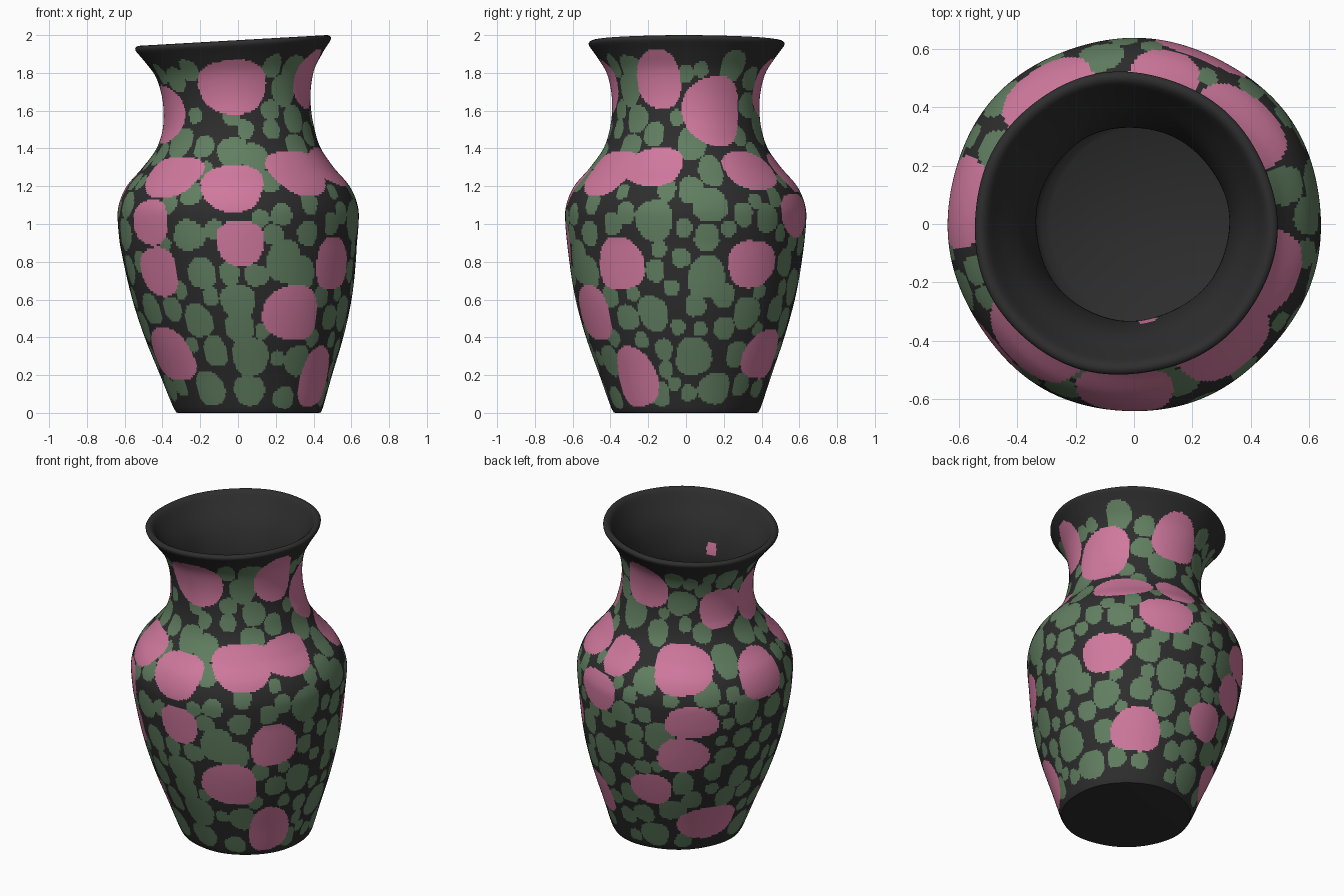
import bpy, bmesh, math, random
from mathutils import Vector

if "Cube" in bpy.data.objects:
    bpy.data.objects.remove(bpy.data.objects["Cube"])

random.seed(7)
COLS = 320


def material(name, rgb):
    m = bpy.data.materials.new(name)
    m.diffuse_color = (*rgb, 1)
    m.use_nodes = True
    m.node_tree.nodes["Principled BSDF"].inputs["Base Color"].default_value = m.diffuse_color
    return m


mats = [material("black_glaze", (0.027, 0.027, 0.027)),
        material("leaf_green", (0.12, 0.212, 0.12)),
        material("blossom_pink", (0.63, 0.19, 0.34))]

# Profiles as (radius, height): outside going up, then lip and inside going down
OUTER = [(.37, 0), (.392, .02), (.455, .2), (.525, .4), (.58, .6), (.615, .8),
         (.637, 1.0), (.632, 1.1), (.59, 1.2), (.505, 1.3), (.435, 1.4), (.402, 1.5),
         (.39, 1.6), (.395, 1.7), (.42, 1.8), (.468, 1.88), (.515, 1.945)]
INNER = [(.515, 1.945), (.518, 1.96), (.505, 1.972), (.48, 1.965), (.44, 1.9), (.37, 1.78),
         (.335, 1.65), (.335, 1.55), (.37, 1.4), (.5, 1.23), (.57, 1.05), (.55, .8),
         (.5, .5), (.4, .15), (.34, .08)]


def spline(pts, step):
    """Smooth curve through the points, sampled at a nearly even step."""
    p = [Vector(q) for q in pts]
    p = [2 * p[0] - p[1]] + p + [2 * p[-1] - p[-2]]
    out = []
    for i in range(1, len(p) - 2):
        a, b, c, d = p[i - 1:i + 3]
        n = max(2, round((c - b).length / step))
        for k in range(n):
            t = k / n
            out.append(0.5 * (2 * b + (c - a) * t + (2 * a - 5 * b + 4 * c - d) * t * t
                              + (3 * b - a - 3 * c + d) * t ** 3))
    return out + [p[-2]]


def radius_at(z):
    for (r0, z0), (r1, z1) in zip(OUTER, OUTER[1:]):
        if z <= z1:
            return r0 + (r1 - r0) * (z - z0) / (z1 - z0)
    return OUTER[-1][0]


def place(r, z, a):
    """Angle 0 is the front, 90 degrees is +x. The body leans and the lip tilts."""
    cx = 0.06 * max(0, 1 - z / 0.9) - 0.03 * max(0, (z - 1.5) / 0.45)
    r *= 1 + 0.007 * math.sin(3 * a + 2 * z) + 0.004 * math.sin(7 * a + 5 * z)
    x = cx + r * math.sin(a)
    lean = min(1, max(0, (z - 1.3) / 0.6))
    return (x, -r * math.cos(a), z + 0.057 * x * lean)


# Blossoms: angle, height, half width, half height
PINK = [(-2, 1.73, .185, .145), (290, 1.59, .17, .16), (319, 1.25, .19, .11),
        (-3, 1.19, .165, .125), (38, 1.27, .18, .12), (70, 1.30, .16, .10),
        (1, .90, .127, .12), (312, 1.01, .14, .12), (314, .75, .14, .13),
        (305, .31, .18, .14), (55, .79, .145, .14), (28, .53, .165, .145),
        (54, .19, .125, .16), (69, 1.75, .125, .15), (112, 1.59, .165, .18),
        (132, 1.28, .18, .10), (158, 1.05, .17, .115), (125, .79, .15, .125),
        (145, .31, .15, .13), (176, 1.72, .15, .15), (168, 1.27, .12, .10),
        (213, 1.26, .175, .13), (263, 1.17, .16, .14), (218, .96, .16, .105),
        (214, .73, .155, .12), (195, .47, .13, .11), (236, .21, .18, .12),
        (246, 1.59, .14, .13)]

# Larger leaves seen from the front and from the right: across, height, size
FRONT = [(-.31, 1.78, .07), (.31, 1.8, .08), (-.03, 1.38, .08), (-.18, 1.41, .06),
         (-.03, 1.57, .05), (-.22, 1.58, .045), (.18, 1.5, .05), (.3, 1.55, .075),
         (.09, 1.35, .07), (-.18, 1.28, .05), (-.26, .94, .085), (-.59, 1.1, .07),
         (.37, .95, .07), (.5, 1.0, .06), (.25, .8, .11), (.33, .74, .09),
         (.23, 1.05, .06), (-.19, .74, .085), (0, .59, .09), (-.21, .49, .085),
         (.01, .45, .08), (-.35, .55, .06), (.065, .3, .10), (-.15, .13, .085),
         (.06, .12, .08), (.24, .08, .06), (.31, .27, .07), (-.31, .15, .06),
         (.555, .55, .07), (-.46, .55, .08), (-.52, .8, .06), (-.13, .97, .05)]
RIGHT = [(.08, 1.8, .04), (.25, 1.82, .075), (-.3, 1.7, .08), (.03, 1.42, .08),
         (-.17, 1.02, .10), (.13, 1.1, .09), (.11, .93, .07), (.11, .72, .11),
         (.43, 1.03, .08), (.3, 1.05, .06), (-.32, 1.06, .06), (-.17, .52, .08),
         (.05, .57, .06), (.2, .62, .06), (.32, .53, .08), (.04, .3, .10),
         (-.14, .1, .06), (.15, .13, .085), (-.4, .28, .08), (.47, .55, .07),
         (.2, .45, .06), (.29, .15, .06), (.03, 1.18, .07), (-.3, 1.4, .07),
         (-.17, 1.47, .06), (.36, 1.38, .05)]


def wrap(d):
    return (d + math.pi) % (2 * math.pi) - math.pi


pink = [(math.radians(a), z, w, h) for a, z, w, h in PINK]
green = []
for leaves, turn, shift in ((FRONT, 0, 1), (RIGHT, math.pi / 2, 0)):
    for x, z, s in leaves:
        x -= shift * 0.06 * max(0, 1 - z / 0.9)
        a = math.asin(max(-.97, min(.97, x / radius_at(z)))) + turn
        green.append((a, z, s * random.uniform(.92, 1.05), s * random.uniform(.95, 1.1)))

# Scatter leaves into the free space all round
for i in range(5000):
    a, z = random.uniform(0, 2 * math.pi), random.uniform(.07, 1.83)
    s = random.uniform(.055, .1) if i < 1500 else random.uniform(.038, .06)
    r = radius_at(z)
    if any(math.hypot(r * wrap(a - b), z - y) < 0.98 * (s + (w + h) / 2) for b, y, w, h in green):
        continue
    if any(math.hypot(r * wrap(a - b) / (w + .6 * s), (z - y) / (h + .6 * s)) < 1 for b, y, w, h in pink):
        continue
    green.append((a, z, s * random.uniform(.85, 1.1), s * random.uniform(.9, 1.15)))


def paint_row(r, z, layers):
    """Material index of every face in one ring."""
    row = [0] * COLS
    for index, spots in layers:
        for a, y, w, h in spots:
            if abs(z - y) > 1.1 * h:
                continue
            mid, span = int((a / (2 * math.pi)) * COLS), int(1.1 * w / r / (2 * math.pi) * COLS) + 2
            for j in range(mid - span, mid + span + 1):
                u = r * ((j + .5) / COLS * 2 * math.pi - a) / w
                v = (z - y) / h
                edge = 1 + .1 * math.sin(3 * math.atan2(v, u) + 9 * a)
                if abs(u) ** 2.3 + abs(v) ** 2.3 < edge:
                    row[j % COLS] = index
    return row


# Vase: one revolved wall, with painted spots outside and two specks inside the neck
outer, inner = spline(OUTER, .011), spline(INNER, .026)[1:]
path = outer + inner
bm = bmesh.new()
rings = [[bm.verts.new(place(r, z, 2 * math.pi * j / COLS)) for j in range(COLS)] for r, z in path]
specks = [(1, [(math.radians(102), 1.62, .05, .04)]), (2, [(math.radians(10), 1.66, .035, .04)])]
for i in range(len(rings) - 1):
    r, z = (path[i] + path[i + 1]) / 2
    row = paint_row(r, z, [(1, green), (2, pink)] if i < len(outer) - 1 else specks)
    for j in range(COLS):
        k = (j + 1) % COLS
        f = bm.faces.new((rings[i][j], rings[i][k], rings[i + 1][k], rings[i + 1][j]))
        f.material_index = row[j]
# Foot and inside floor
bm.faces.new(rings[0][::-1])
bm.faces.new(rings[-1])
bmesh.ops.recalc_face_normals(bm, faces=bm.faces)
mesh = bpy.data.meshes.new("vase")
bm.to_mesh(mesh)
bm.free()
for m in mats:
    mesh.materials.append(m)
vase = bpy.data.objects.new("vase", mesh)
bpy.context.collection.objects.link(vase)
bpy.context.view_layer.objects.active = vase
vase.select_set(True)
bpy.ops.object.shade_smooth_by_angle(angle=math.radians(40))
